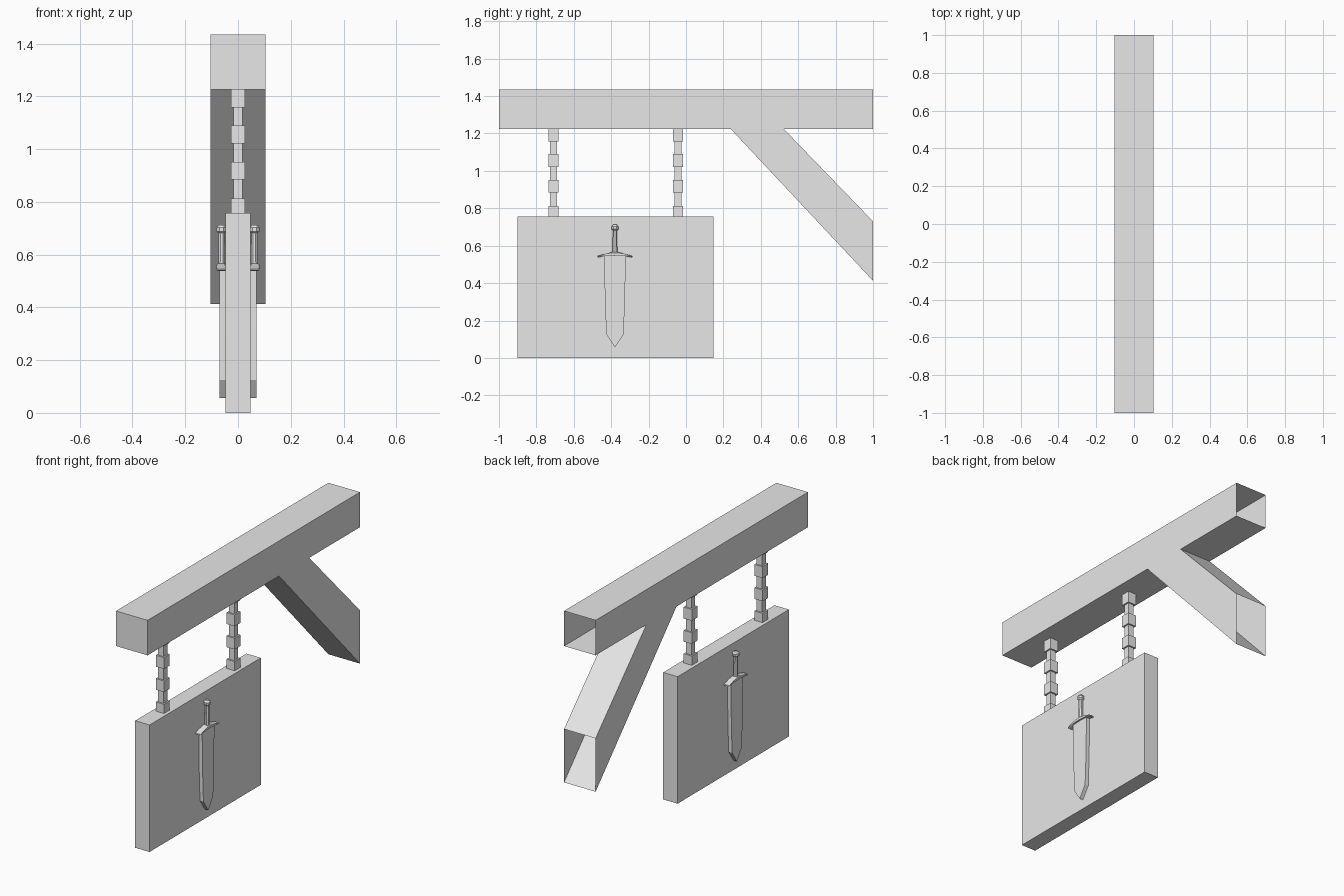
import bpy, bmesh, math

cube = bpy.data.objects.get("Cube")
if cube:
    bpy.data.objects.remove(cube)

grey = bpy.data.materials.new("plain_grey")
grey.use_nodes = True
colour = (0.8, 0.8, 0.8, 1)
grey.diffuse_color = colour
grey.node_tree.nodes["Principled BSDF"].inputs["Base Color"].default_value = colour


def finish(name, bm, mirror=False):
    mesh = bpy.data.meshes.new(name)
    bm.to_mesh(mesh)
    bm.free()
    mesh.materials.append(grey)
    obj = bpy.data.objects.new(name, mesh)
    bpy.context.collection.objects.link(obj)
    if mirror:
        obj.modifiers.new("Mirror", "MIRROR").use_mirror_merge = False
    return obj


def prism(name, outline, x0, x1, open_edges=(), mirror=False, bevel=0):
    """Extrude a counter-clockwise (y, z) outline along x."""
    bm = bmesh.new()
    a = [bm.verts.new((x0, y, z)) for y, z in outline]
    b = [bm.verts.new((x1, y, z)) for y, z in outline]
    bm.faces.new(b)
    bm.faces.new(a[::-1])
    for i in range(len(outline)):
        j = (i + 1) % len(outline)
        if i not in open_edges:
            bm.faces.new((a[i], a[j], b[j], b[i]))
    if bevel:
        bmesh.ops.bevel(bm, geom=bm.edges[:], offset=bevel, segments=1,
                        affect="EDGES", clamp_overlap=True)
    return finish(name, bm, mirror)


def lathe(name, profile, x, y, sides, mirror=False):
    """Stack (radius, z) rings upward around a vertical axis."""
    bm = bmesh.new()
    rings = []
    for r, z in profile:
        r /= math.cos(math.pi / sides)
        angles = [(i + 0.5) * math.tau / sides for i in range(sides)]
        rings.append([bm.verts.new((x + r * math.cos(t), y + r * math.sin(t), z))
                      for t in angles])
    for low, high in zip(rings, rings[1:]):
        for i in range(sides):
            j = (i + 1) % sides
            bm.faces.new((low[i], low[j], high[j], high[i]))
    bm.faces.new(rings[0][::-1])
    bm.faces.new(rings[-1])
    return finish(name, bm, mirror)


# Hollow beam and diagonal brace in one piece, open at the wall end
beam_bottom, beam_top = 1.225, 1.434
prism("beam_and_brace",
      [(-1, beam_bottom), (0.238, beam_bottom), (1, 0.412), (1, 0.73),
       (0.522, beam_bottom), (1, beam_bottom), (1, beam_top), (-1, beam_top)],
      -0.104, 0.104, open_edges=(2, 5))

# Hanging board
board_top = 0.757
prism("sign_board", [(-0.901, 0), (0.147, 0), (0.147, board_top), (-0.901, board_top)],
      -0.0475, 0.0475)

# Chains: alternating thick and thin square links
wide, thin = 0.027, 0.018
chain = []
for low, high in ((board_top, 0.812), (0.884, 0.951), (1.022, 1.09), (1.158, beam_bottom)):
    if chain:
        chain.append((thin, low))
    chain += [(wide, low), (wide, high)]
    if high < beam_bottom:
        chain.append((thin, high))
for name, y in (("front_chain", -0.709), ("back_chain", -0.043)):
    lathe(name, chain, 0, y, 4)

# Sword relief on both faces of the board
sy, sx = -0.38, 0.063


def symmetric(right_side):
    """Close a half outline, listed bottom to top, across the sword axis."""
    left = [(-d, z) for d, z in reversed(right_side) if d > 0]
    return [(sy + d, z) for d, z in right_side + left]


prism("sword_blades", symmetric([(0, 0.056), (0.046, 0.125), (0.053, 0.3), (0.058, 0.55)]),
      0.046, 0.07, mirror=True)
prism("sword_guards",
      symmetric([(0, 0.549), (0.05, 0.546), (0.092, 0.537), (0.094, 0.545),
                 (0.05, 0.557), (0.014, 0.566)]),
      0.046, 0.081, mirror=True, bevel=0.004)
lathe("sword_grips", [(0.013, 0.555), (0.011, 0.69)], sx - 0.001, sy, 8, mirror=True)
lathe("sword_pommels",
      [(0.011, 0.681), (0.018, 0.688), (0.018, 0.702), (0.01, 0.712)],
      sx, sy, 8, mirror=True)
